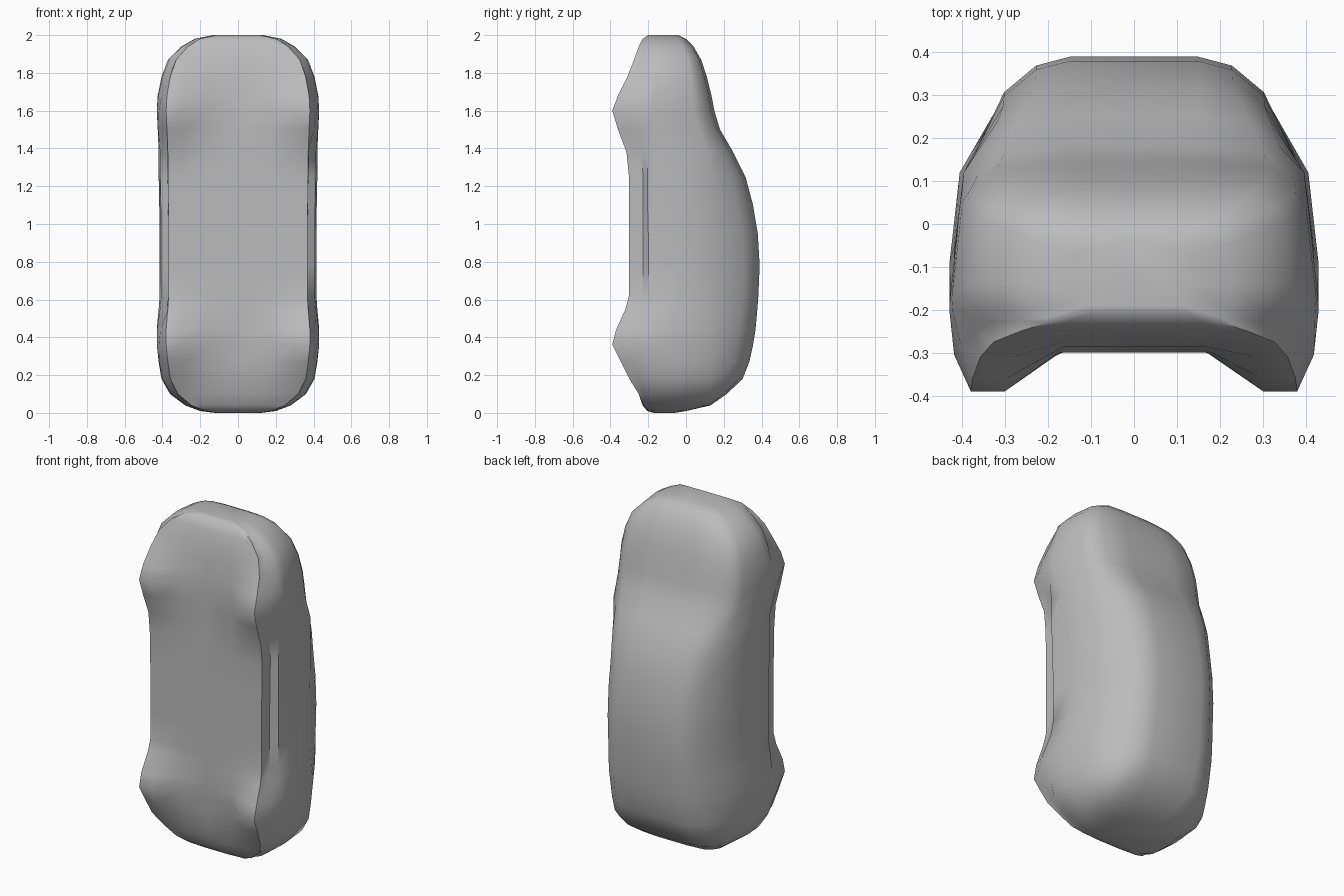
import bpy, bmesh

if "Cube" in bpy.data.objects:
    bpy.data.objects.remove(bpy.data.objects["Cube"])

# z, half width, belly y, wheel corner y, roof y (tail at the bottom, nose at the top)
SECTIONS = [
    (0.00, .12, -.17, -.16, -.06), (0.01, .20, -.205, -.20, .00),
    (0.04, .28, -.23, -.225, .13), (0.10, .36, -.25, -.25, .215),
    (0.18, .405, -.275, -.30, .30), (0.27, .42, -.285, -.345, .335),
    (0.36, .43, -.295, -.39, .355), (0.44, .43, -.30, -.37, .368),
    (0.55, .42, -.30, -.32, .378), (0.62, .415, -.30, -.302, .383),
    (0.78, .415, -.30, -.302, .39), (0.95, .415, -.30, -.302, .38),
    (1.10, .417, -.30, -.302, .355), (1.25, .42, -.30, -.302, .315),
    (1.38, .42, -.30, -.315, .25), (1.50, .425, -.30, -.36, .18),
    (1.60, .43, -.30, -.39, .15), (1.68, .425, -.295, -.36, .135),
    (1.78, .405, -.285, -.31, .11), (1.87, .37, -.27, -.275, .08),
    (1.94, .30, -.25, -.25, .04), (1.98, .23, -.23, -.23, .00),
    (2.00, .13, -.20, -.20, -.04),
]


def clamp(v):
    return max(0.0, min(1.0, v))


def half_profile(w, belly, corner, top):
    """Right half of one cross-section, from belly centre to roof centre."""
    h = top - corner
    k = clamp((belly - corner) / .09)      # how much wheel bulge
    c = clamp((top - .15) / .2)            # how much cabin
    return [
        (0, belly), (.40 * w, belly), (.70 * w, corner), (.885 * w, corner),
        ((.885 + .09 * k) * w, max(-.225 - .08 * k, corner + .05 * h)),
        ((.98 + .02 * k) * w, max(-.205, corner + .15 * h)),
        (w, corner + .38 * h),
        (.945 * w, min(.12, corner + .8 * h)),
        ((.88 - .15 * c) * w, top - .12 * h),
        ((.74 - .19 * c) * w, top - .03 * h),
        (.36 * w, top), (0, top),
    ]


# Body shell lofted through the cross-sections
bm = bmesh.new()
rings = []
for z, w, belly, corner, top in SECTIONS:
    half = half_profile(w, belly, corner, top)
    loop = half + [(-x, y) for x, y in reversed(half[1:-1])]
    rings.append([bm.verts.new((x, y, z)) for x, y in loop])
for a, b in zip(rings, rings[1:]):
    n = len(a)
    for i in range(n):
        j = (i + 1) % n
        bm.faces.new((a[i], a[j], b[j], b[i]))
bm.faces.new(rings[0][::-1])
bm.faces.new(rings[-1])
bmesh.ops.recalc_face_normals(bm, faces=bm.faces[:])

mesh = bpy.data.meshes.new("car_body")
bm.to_mesh(mesh)
bm.free()
body = bpy.data.objects.new("car_body", mesh)
bpy.context.collection.objects.link(body)

# Plain grey finish
grey = bpy.data.materials.new("plain_grey")
grey.diffuse_color = (.5, .5, .5, 1)
grey.use_nodes = True
grey.node_tree.nodes["Principled BSDF"].inputs["Base Color"].default_value = grey.diffuse_color
mesh.materials.append(grey)

bpy.context.view_layer.objects.active = body
body.select_set(True)
bpy.ops.object.shade_smooth_by_angle(angle=0.8)
